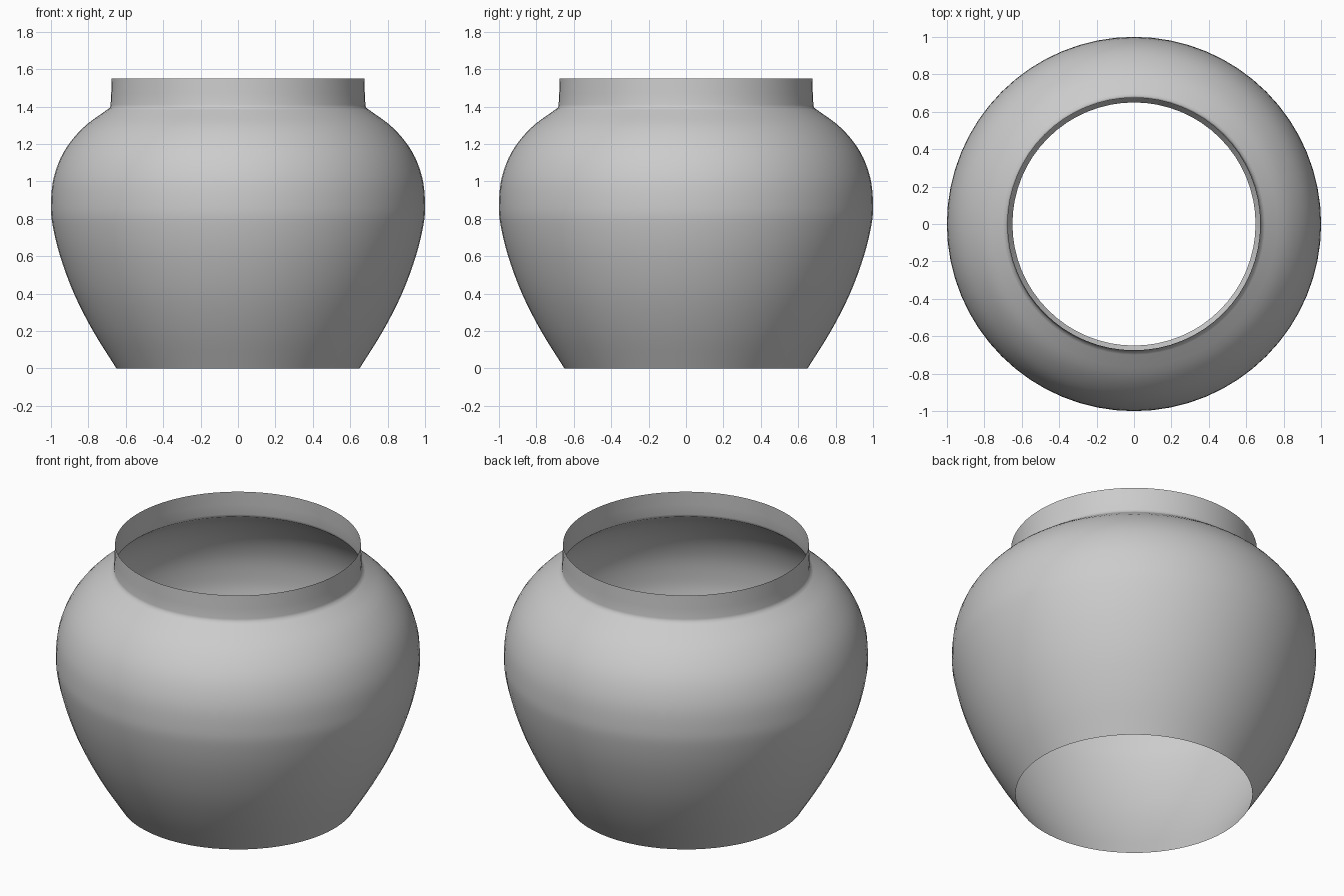
import bpy, bmesh, math
from mathutils import Vector

SEGMENTS = 64

cube = bpy.data.objects.get("Cube")
if cube:
    bpy.data.objects.remove(cube, do_unlink=True)


def make_material(name, colour):
    mat = bpy.data.materials.new(name)
    mat.use_nodes = True
    mat.diffuse_color = colour
    mat.node_tree.nodes["Principled BSDF"].inputs["Base Color"].default_value = colour
    return mat


def smooth_profile(points, steps):
    """Catmull-Rom curve through (radius, height) points."""
    pts = [Vector(p) for p in points]
    pts = [2 * pts[0] - pts[1]] + pts + [2 * pts[-1] - pts[-2]]
    result = []
    for a, b, c, d in zip(pts, pts[1:], pts[2:], pts[3:]):
        for i in range(steps):
            t = i / steps
            result.append(0.5 * (2 * b + (c - a) * t + (2 * a - 5 * b + 4 * c - d) * t ** 2
                                 + (3 * b - a - 3 * c + d) * t ** 3))
    return result + [pts[-2]]


def lathe(name, profile, mat):
    """Revolve an open profile around z into a thin, open-ended shell."""
    bm = bmesh.new()
    verts = [bm.verts.new((r, 0, z)) for r, z in profile]
    edges = [bm.edges.new(pair) for pair in zip(verts, verts[1:])]
    bmesh.ops.spin(bm, geom=verts + edges, cent=(0, 0, 0), axis=(0, 0, 1),
                   angle=math.tau, steps=SEGMENTS, use_merge=True)
    bmesh.ops.remove_doubles(bm, verts=bm.verts, dist=0.0001)
    bmesh.ops.recalc_face_normals(bm, faces=bm.faces)
    # Outer surface must face away from the axis
    face = max(bm.faces, key=lambda f: f.calc_center_median().xy.length)
    if face.normal.xy.dot(face.calc_center_median().xy) < 0:
        bmesh.ops.reverse_faces(bm, faces=bm.faces)
    for f in bm.faces:
        f.smooth = True
    mesh = bpy.data.meshes.new(name)
    bm.to_mesh(mesh)
    bm.free()
    mesh.materials.append(mat)
    obj = bpy.data.objects.new(name, mesh)
    bpy.context.collection.objects.link(obj)
    return obj


grey = make_material("plain grey", (0.6, 0.6, 0.6, 1))

# Round body, open at the base, narrowing to the shoulder
body = smooth_profile([(0.65, 0), (0.775, 0.2), (0.877, 0.4), (0.951, 0.6),
                       (0.992, 0.77), (1.0, 0.88), (0.985, 1.02), (0.93, 1.16),
                       (0.83, 1.285), (0.7, 1.383)], 4)
# Tight turn into the short, nearly upright neck
neck = [(0.684, 1.394), (0.681, 1.41), (0.678, 1.47), (0.675, 1.55)]

lathe("jar", body + neck, grey)
